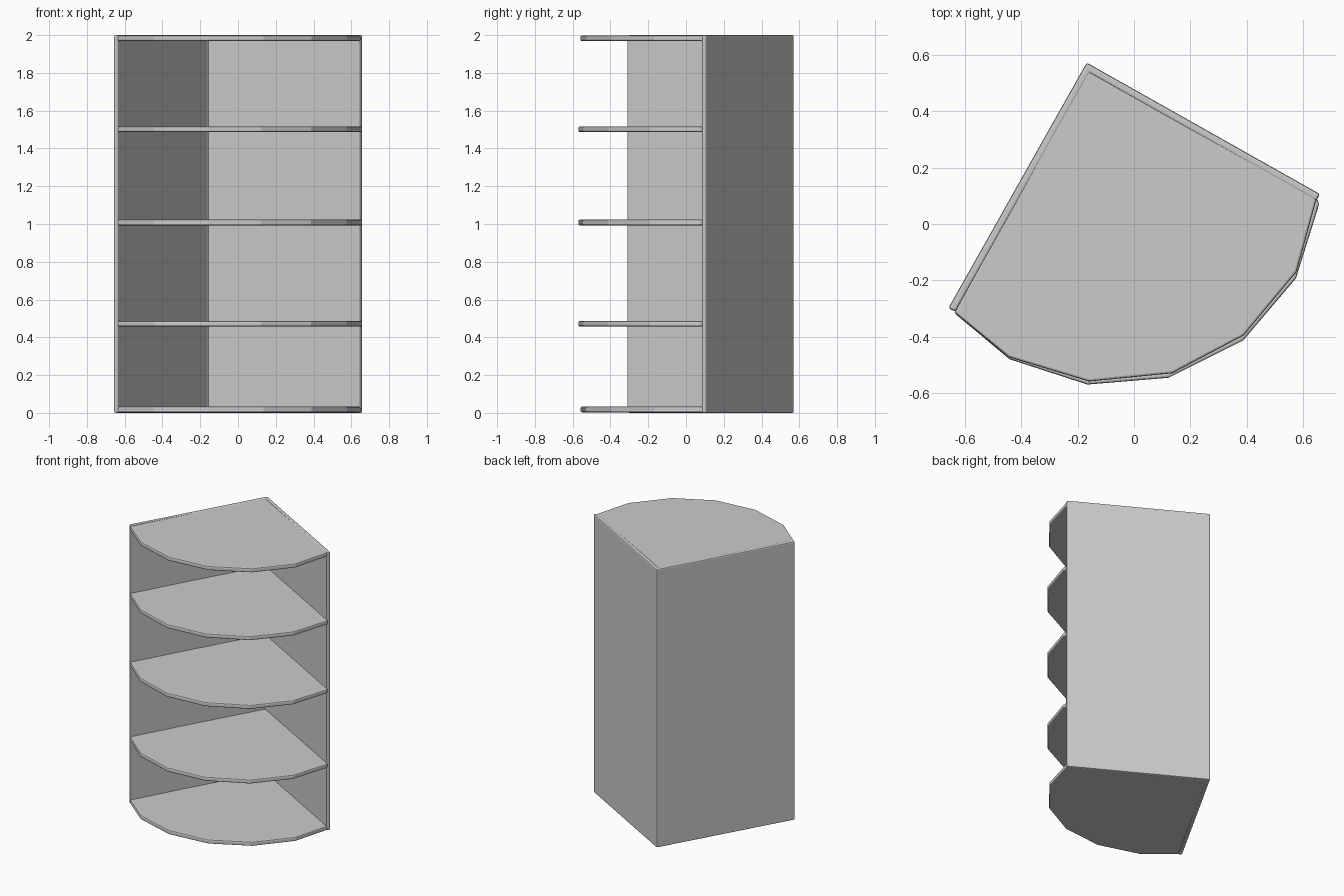
import bpy, bmesh
from math import radians
from mathutils import Matrix, Vector

if "Cube" in bpy.data.objects:
    bpy.data.objects.remove(bpy.data.objects["Cube"])


def slab(name, outline, z0, z1, bevel):
    """Extrude a flat outline from z0 to z1 and round its sharp edges."""
    bm = bmesh.new()
    face = bm.faces.new([bm.verts.new((x, y, z0)) for x, y in outline])
    ext = bmesh.ops.extrude_face_region(bm, geom=[face])
    top = [v for v in ext["geom"] if isinstance(v, bmesh.types.BMVert)]
    bmesh.ops.translate(bm, vec=(0, 0, z1 - z0), verts=top)
    # keep the underside closed
    if not any(all(abs(v.co.z - z0) < 1e-6 for v in f.verts) for f in bm.faces):
        bm.faces.new([v for v in bm.verts if abs(v.co.z - z0) < 1e-6])
    bmesh.ops.recalc_face_normals(bm, faces=bm.faces[:])
    mesh = bpy.data.meshes.new(name)
    bm.to_mesh(mesh)
    bm.free()
    ob = bpy.data.objects.new(name, mesh)
    bpy.context.collection.objects.link(ob)
    mod = ob.modifiers.new("rounded_edges", "BEVEL")
    mod.width = bevel
    mod.segments = 2
    mod.limit_method = "ANGLE"
    mod.angle_limit = radians(40)
    return ob


# Two back walls meeting at a right angle, turned as one L-shaped profile
T, RIGHT, LEFT = 0.028, 0.951, 1.0
CORNER = Vector((-0.168, 0.573))
turn = Matrix.Rotation(radians(-29.4), 2)
ell = [(0, 0), (0, -LEFT), (T, -LEFT), (T, -T), (RIGHT, -T), (RIGHT, 0)]
slab("back_walls", [CORNER + turn @ Vector(p) for p in ell], 0.0, 2.0, 0.008)

# Faceted, curved-front shelves; the middle ones sit slightly further forward
back = (-0.169, 0.548)
end_front = [(-0.638, -0.314), (-0.444, -0.473), (-0.16, -0.559), (0.135, -0.53),
             (0.389, -0.396), (0.577, -0.17), (0.650, 0.095)]
mid_front = [(-0.638, -0.316), (-0.442, -0.480), (-0.165, -0.570), (0.123, -0.546),
             (0.387, -0.414), (0.575, -0.193), (0.658, 0.072), (0.645, 0.098)]
shelves = [("bottom_shelf", 0.003, end_front), ("lower_shelf", 0.457, mid_front),
           ("middle_shelf", 0.993, mid_front), ("upper_shelf", 1.487, mid_front),
           ("top_shelf", 1.968, end_front)]
for name, z, front in shelves:
    slab(name, [back] + front, z, z + 0.03, 0.008)
